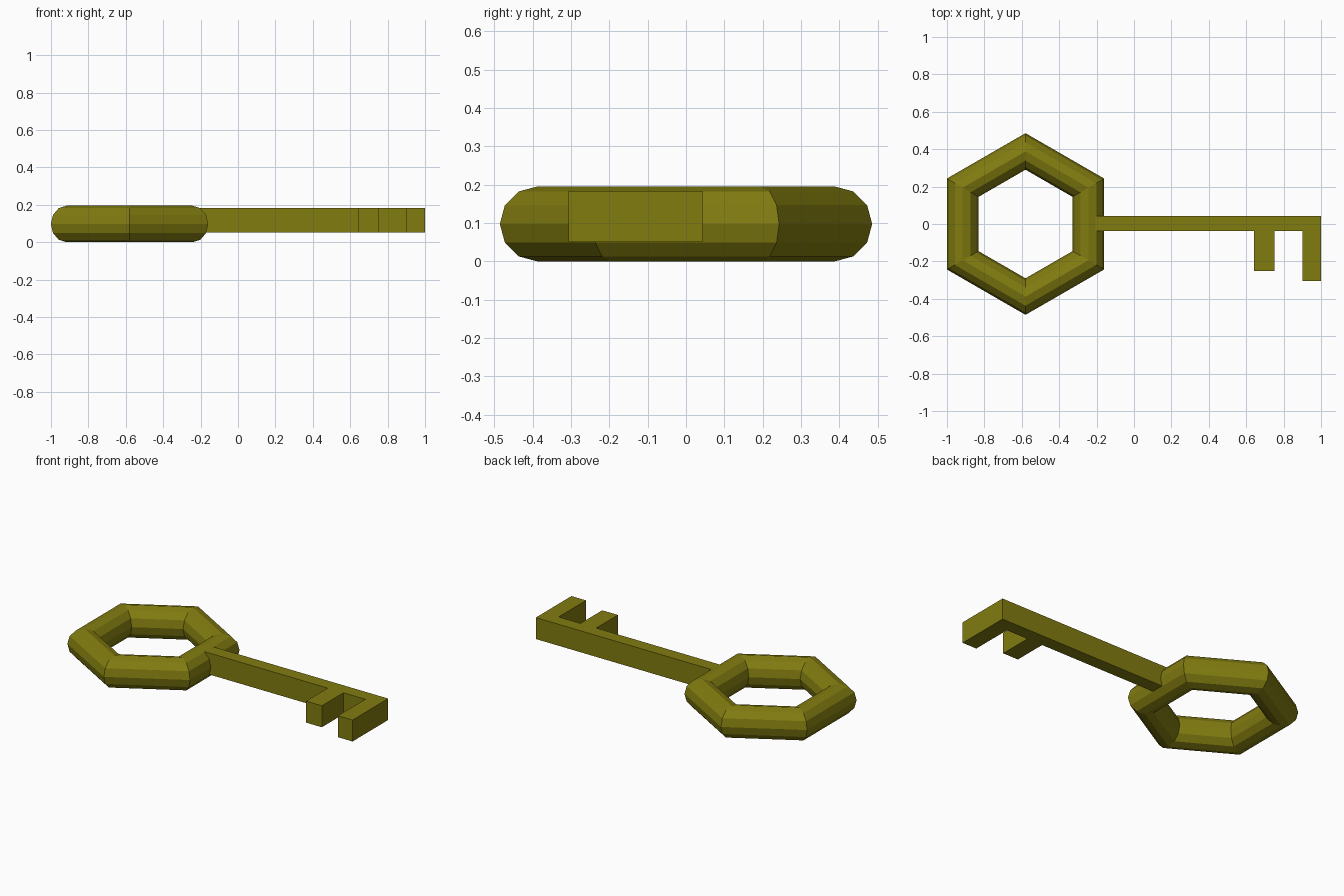
import bpy, bmesh, math

if "Cube" in bpy.data.objects:
    bpy.data.objects.remove(bpy.data.objects["Cube"])

mat = bpy.data.materials.new("olive_brass")
mat.diffuse_color = (0.22, 0.2, 0.005, 1)
mat.use_nodes = True
mat.node_tree.nodes["Principled BSDF"].inputs["Base Color"].default_value = mat.diffuse_color

# Hexagonal ring handle with a twelve-sided tube
bpy.ops.mesh.primitive_torus_add(
    major_segments=6, minor_segments=12, major_radius=0.388, minor_radius=0.0977,
    location=(-0.58, 0, 0.0977), rotation=(0, 0, math.radians(30)))
bow = bpy.context.object
bow.name = "bow_ring"
bow.data.materials.append(mat)

# Shaft and two teeth as a single extruded outline
Z0, Z1 = 0.051, 0.184
outline = [(-0.24, -0.038), (0.642, -0.038), (0.642, -0.25), (0.75, -0.25),
           (0.75, -0.038), (0.9, -0.038), (0.9, -0.306), (1.0, -0.306),
           (1.0, 0.043), (-0.24, 0.043)]
bm = bmesh.new()
face = bm.faces.new([bm.verts.new((x, y, Z0)) for x, y in outline])
top = bmesh.ops.extrude_face_region(bm, geom=[face])["geom"]
bmesh.ops.translate(bm, vec=(0, 0, Z1 - Z0),
                    verts=[g for g in top if isinstance(g, bmesh.types.BMVert)])
bmesh.ops.recalc_face_normals(bm, faces=bm.faces[:])
mesh = bpy.data.meshes.new("shaft_and_teeth")
bm.to_mesh(mesh)
bm.free()
mesh.materials.append(mat)
shaft = bpy.data.objects.new("shaft_and_teeth", mesh)
bpy.context.collection.objects.link(shaft)
